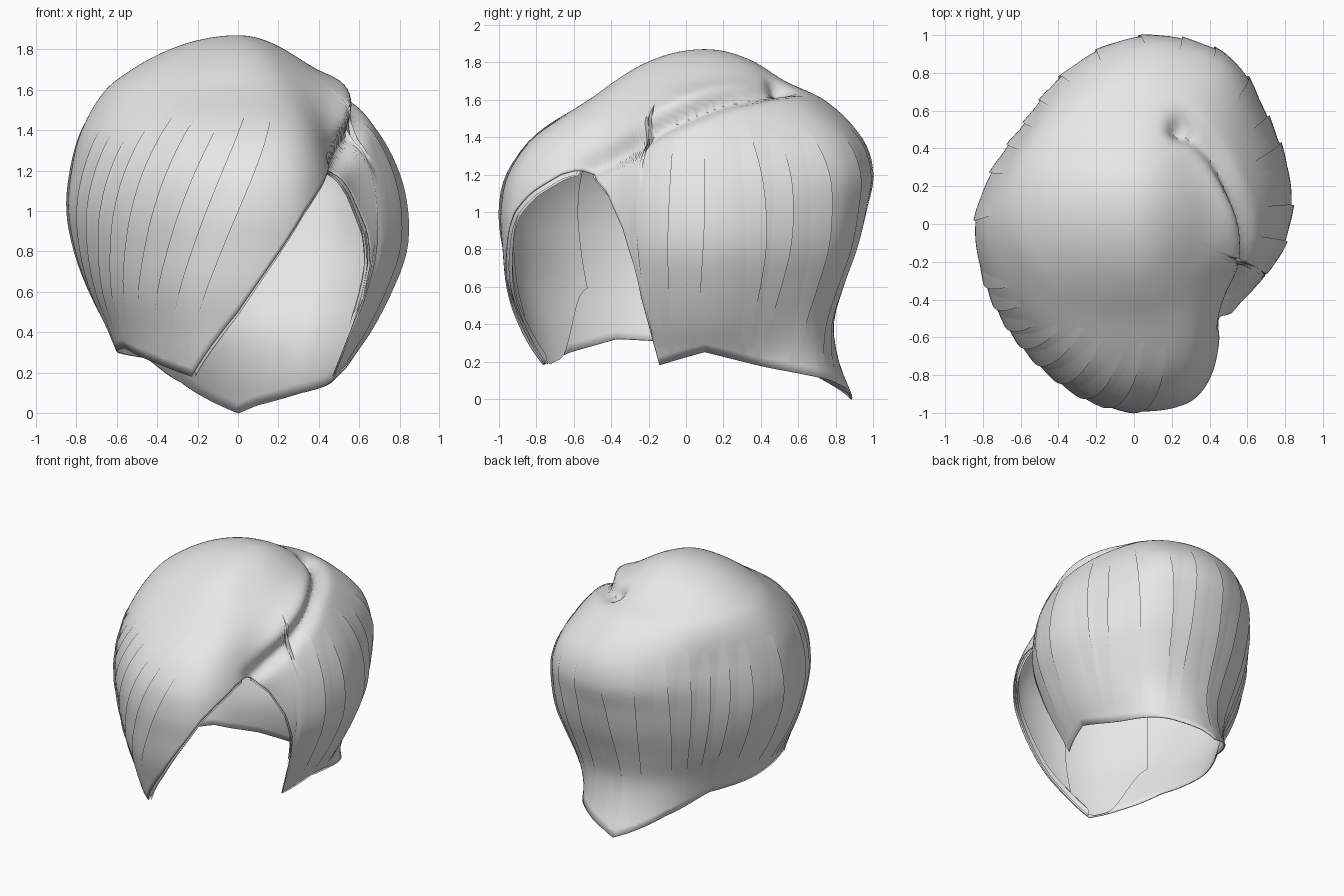
import bpy, bmesh, math, random
from mathutils import Vector

random.seed(4)
if "Cube" in bpy.data.objects:
    bpy.data.objects.remove(bpy.data.objects["Cube"])

hair = bpy.data.materials.new("soft grey hair")
hair.use_nodes = True
hair.diffuse_color = (0.8, 0.8, 0.8, 1)
hair.node_tree.nodes["Principled BSDF"].inputs["Base Color"].default_value = (0.8, 0.8, 0.8, 1)

TOP = 1.87
CENTRE = Vector((0, 0.1, 0))

# Widest outline seen from above
OUTLINE = [(.83, .15), (.73, .54), (.52, .89), (.32, .97), (.1, 1), (-.1, .96), (-.38, .79),
           (-.58, .54), (-.73, .32), (-.84, 0), (-.79, -.3), (-.65, -.57), (-.44, -.8),
           (-.22, -.94), (.1, -.99), (.34, -.92), (.44, -.77), (.5, -.57), (.59, -.39),
           (.76, -.18), (.82, 0)]
# Height, then reach to -x, +x, -y, +y
PROFILE = [(0, .5, .46, .85, .8), (.2, .56, .53, .95, .72), (.4, .64, .66, 1.01, .69),
           (.6, .74, .76, 1.06, .74), (.8, .81, .83, 1.08, .81), (1, .845, .835, 1.09, .86),
           (1.2, .83, .79, 1.05, .9), (1.4, .78, .69, .91, .84), (1.6, .66, .52, .62, .64),
           (1.7, .53, .38, .48, .43), (1.8, .34, .23, .31, .27), (TOP, 0, 0, 0, 0)]
# Angle and height of the lower edge, including the face opening
HEM = [(-105, .18), (-96, .37), (-90, .5), (-79, .8), (-72, 1), (-67, 1.1), (-60, 1.2),
       (-56, 1.23), (-52, 1.21), (-43, 1.1), (-34, .9), (-30, .72), (-28.2, .5), (-27, .18),
       (0, .25), (34, .17), (65, .1), (83, .04), (90, 0), (117, .15), (150, .27), (190, .3),
       (220, .32), (240, .25), (255, .18)]
# Angle and height along the parting, from the opening back to the whorl
PARTING = [(-53, 1.23), (-34, 1.36), (-18, 1.48), (8, 1.59), (37, 1.64), (59, 1.67)]


def spline(pts, x, k=1):
    """Smooth interpolation through rows sorted by their first entry."""
    i = max(j for j in range(len(pts) - 1) if j == 0 or pts[j][0] <= x)
    a, b = pts[i], pts[i + 1]
    p, q = pts[max(i - 1, 0)], pts[min(i + 2, len(pts) - 1)]
    h = b[0] - a[0]
    f = min(max((x - a[0]) / h, 0), 1)
    m, n = (b[k] - p[k]) / (b[0] - p[0]) * h, (q[k] - a[k]) / (q[0] - a[0]) * h
    return (a[k] * (1 + 2 * f) * (1 - f) ** 2 + m * f * (1 - f) ** 2
            + b[k] * f * f * (3 - 2 * f) + n * f * f * (f - 1))


def lerp_table(pts, x):
    for a, b in zip(pts, pts[1:]):
        if x <= b[0]:
            return a[1] + (b[1] - a[1]) * max(0, (x - a[0]) / (b[0] - a[0]))
    return pts[-1][1]


def smooth(low, high, x):
    f = min(max((x - low) / (high - low), 0), 1)
    return f * f * (3 - 2 * f)


polar = []
for x, y in OUTLINE:
    polar.append((math.degrees(math.atan2(y - CENTRE.y, x)) % 360, math.hypot(x, y - CENTRE.y)))
polar.sort()
polar = [(a - 360, r) for a, r in polar[-3:]] + polar + [(a + 360, r) for a, r in polar[:3]]
drop = sorted((math.sqrt(TOP - row[0]), *row[1:]) for row in PROFILE)
widest = [max(row[k] for row in PROFILE) for k in range(1, 5)]


def hem(angle):
    return lerp_table(HEM, (angle + 105) % 360 - 105)


def base_point(angle, z):
    """Plain head-of-hair form before the parting is pressed in."""
    c, s = math.cos(math.radians(angle)), math.sin(math.radians(angle))
    u = math.sqrt(max(TOP - z, 0))
    kx, ky = (2 if c > 0 else 1), (4 if s > 0 else 3)
    wx, wy = widest[kx - 1], widest[ky - 1]
    scale = c * c * spline(drop, u, kx) / wx + s * s * spline(drop, u, ky) / wy
    reach = sum(spline(polar, (angle + o) % 360) for o in (-4, 0, 4)) / 3
    # The crown is rounder than the lower outline
    reach += (1 / math.hypot(c / wx, s / wy) - reach) * .8 * smooth(1.3, 1.75, z)
    return CENTRE + Vector((c, s, 0)) * reach * scale + Vector((0, 0, z))


def outward(p):
    return Vector((p.x, p.y - CENTRE.y, max(p.z - 1, 0) * .9)).normalized()


parting_line = [base_point(a, spline(PARTING, a)) for a in range(-53, 60, 4)]


def parting_offset(p):
    """Press in along the parting, roll the fringe out beside it."""
    gaps = []
    for i, (a, b) in enumerate(zip(parting_line, parting_line[1:])):
        d = b - a
        f = min(max((p - a).dot(d) / d.length_squared, 0), 1)
        gaps.append(((p - a - d * f).length, i, f))
    best, i, f = min(gaps)
    d = parting_line[i + 1] - parting_line[i]
    side = outward(p).cross(d.normalized()).dot(p - parting_line[i])
    along = (i + f) / (len(parting_line) - 1)
    push = -.055 * math.exp(-(best / .06) ** 2)
    roll = smooth(0, .25, along) * (1 - smooth(.4, .9, along))
    push += .05 * roll * smooth(0, .08, side) * math.exp(-(best / .15) ** 2)
    whorl = (p - parting_line[-1]).length
    return push - .03 * math.exp(-(whorl / .08) ** 2)


def surface(angle, z, lift=0):
    p = base_point(angle, z)
    return p + outward(p) * (parting_offset(p) + lift)


def finish(name, bm, thickness=0):
    bmesh.ops.recalc_face_normals(bm, faces=bm.faces)
    mesh = bpy.data.meshes.new(name)
    bm.to_mesh(mesh)
    bm.free()
    mesh.materials.append(hair)
    ob = bpy.data.objects.new(name, mesh)
    bpy.context.collection.objects.link(ob)
    bpy.ops.object.select_all(action='DESELECT')
    ob.select_set(True)
    bpy.context.view_layer.objects.active = ob
    bpy.ops.object.shade_smooth_by_angle(angle=math.radians(50))
    if thickness:
        mod = ob.modifiers.new("thickness", 'SOLIDIFY')
        mod.thickness, mod.offset = thickness, -1


def bridge(bm, rows, closed=False):
    for a, b in zip(rows, rows[1:] + rows[:1] if closed else rows[1:]):
        for i in range(len(a) - 1):
            bm.faces.new((a[i], b[i], b[i + 1], a[i + 1]))


# Main hair shell, one column of vertices per angle
COLUMNS, STEPS = 240, 72
bm = bmesh.new()
apex = bm.verts.new(surface(0, TOP))
columns = []
for i in range(COLUMNS):
    angle = i * 360 / COLUMNS
    low = hem(angle)
    columns.append([bm.verts.new(surface(angle, TOP - (TOP - low) * (j / STEPS) ** 2))
                    for j in range(1, STEPS + 1)])
bridge(bm, columns, closed=True)
for i, col in enumerate(columns):
    bm.faces.new((apex, columns[(i + 1) % COLUMNS][0], col[0]))
finish("hair_shell", bm, .008)


def lock(bm, a0, z0, a1, width, lift):
    """Thin tapered strand on the shell with one raised edge."""
    z1 = hem(a1) + .04
    rows = []
    for j in range(25):
        f = j / 24
        angle, z = a0 + (a1 - a0) * f, z0 + (z1 - z0) * f ** 1.3
        half = width * (.2 + .8 * math.sin(math.pi * (.1 + .8 * f)))
        rise = lift * math.sin(math.pi * f)
        rows.append([bm.verts.new(surface(angle + half * o, max(z, hem(angle + half * o)),
                                          .001 + rise * (.5 + .5 * o))) for o in (-1, 0, 1)])
    bridge(bm, rows)


# Swept fringe strands
bm = bmesh.new()
for i in range(9):
    f = i / 8
    lock(bm, -78 - 70 * f, 1.55 - .15 * random.random(), -108 - 55 * f, 3, .012)
finish("fringe_strands", bm)

# Strands down the back and both sides
bm = bmesh.new()
for i in range(15):
    a = -14 + i * 14 + random.uniform(-4, 4)
    lock(bm, a, 1.4 + .1 * random.random(), a + random.uniform(-5, 5), 4, .012)
finish("back_strands", bm)


# Layered strips under both edges of the face opening
def edge_strip(name, start, end, inset):
    bm = bmesh.new()
    rows = []
    for j in range(41):
        angle = start + (end - start) * j / 40
        z = hem(angle)
        rows.append([bm.verts.new(surface(angle, z + up, depth))
                     for up, depth in ((.1, -.01), (.04, -inset), (-.02, -inset * .8))])
    bridge(bm, rows)
    finish(name, bm)


for n, inset in enumerate((.025, .045)):
    edge_strip(f"fringe_edge_{n + 1}", -57, -104, inset)
    edge_strip(f"side_edge_{n + 1}", -53, -28, inset)

# Inner layer behind the long end of the fringe
bm = bmesh.new()
rows = []
for a in range(-132, -97, 2):
    low = hem(a) + .3 * smooth(-112, -132, a)
    rows.append([bm.verts.new(surface(a, low + (1.25 - low) * j / 16, -.03)) for j in range(17)])
bridge(bm, rows)
finish("fringe_lining", bm)
